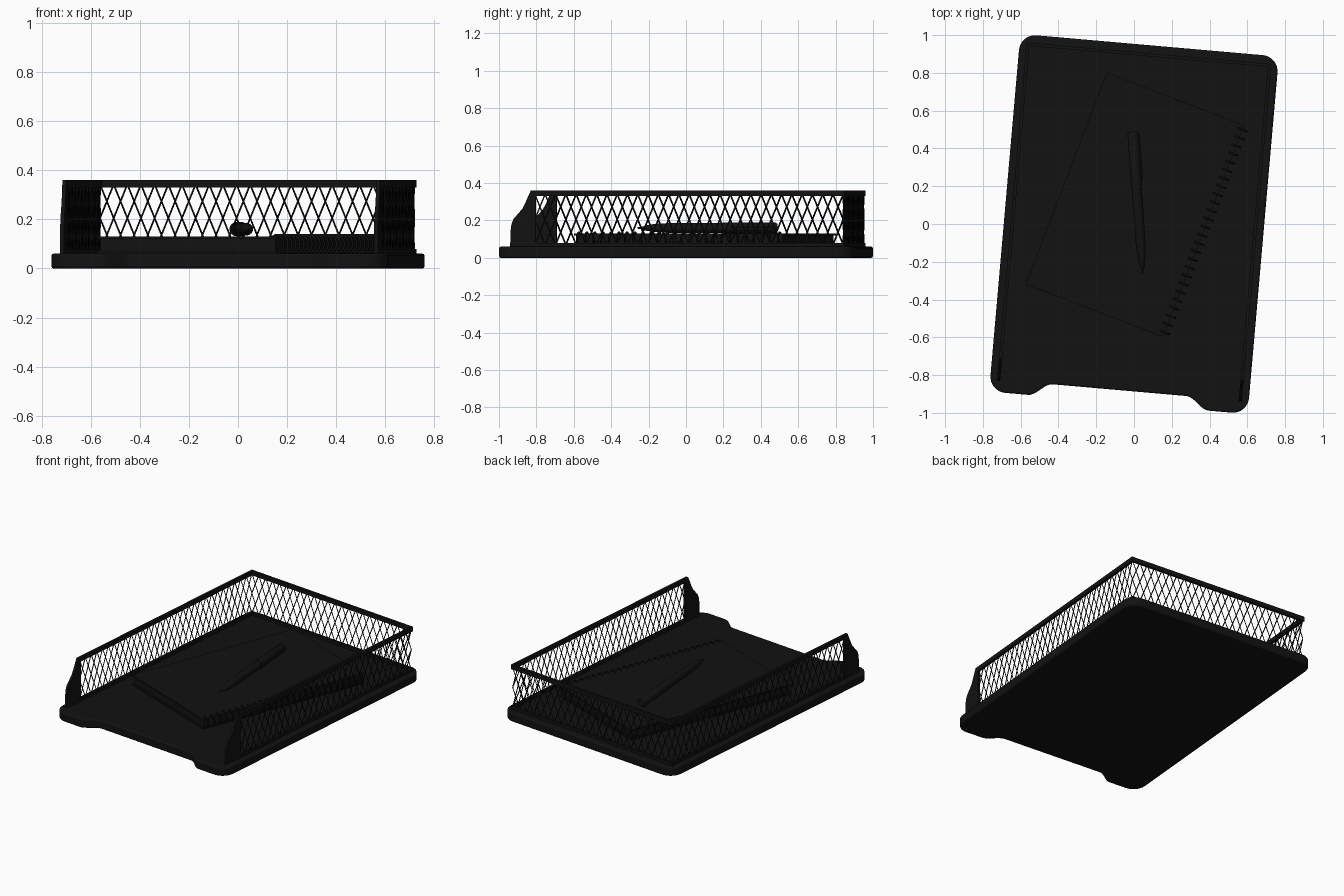
import bpy, bmesh, math
from mathutils import Matrix, Vector

if "Cube" in bpy.data.objects:
    bpy.data.objects.remove(bpy.data.objects["Cube"])

black = bpy.data.materials.new("black")
black.diffuse_color = (0.006, 0.006, 0.006, 1)
black.use_nodes = True
black.node_tree.nodes["Principled BSDF"].inputs["Base Color"].default_value = black.diffuse_color
TRAY = Matrix.Rotation(math.radians(-5), 4, 'Z')
BOOK = Matrix.Translation((0.01, 0.10, 0)) @ Matrix.Rotation(math.radians(-21), 4, 'Z')
PEN = Matrix.Translation((0.02, 0.115, 0.16)) @ Matrix.Rotation(math.radians(4), 4, 'Z')


def add(name, data, mat):
    ob = bpy.data.objects.new(name, data)
    bpy.context.collection.objects.link(ob)
    data.materials.append(black)
    ob.matrix_world = mat
    return ob


def prism(name, pts, direction, mat, bevel=0.0):
    """Extrude a closed outline along a direction."""
    bm = bmesh.new()
    face = bm.faces.new([bm.verts.new(p) for p in pts])
    ext = bmesh.ops.extrude_face_region(bm, geom=[face])
    moved = [v for v in ext['geom'] if isinstance(v, bmesh.types.BMVert)]
    bmesh.ops.translate(bm, vec=Vector(direction), verts=moved)
    bmesh.ops.recalc_face_normals(bm, faces=bm.faces)
    me = bpy.data.meshes.new(name)
    bm.to_mesh(me)
    bm.free()
    ob = add(name, me, mat)
    if bevel:
        m = ob.modifiers.new("bevel", 'BEVEL')
        m.width, m.segments, m.limit_method = bevel, 2, 'ANGLE'
        m.angle_limit = math.radians(50)
    return ob


def box(name, lo, hi, mat, bevel=0.0):
    (x0, y0, z0), (x1, y1, z1) = lo, hi
    pts = [(x0, y0, z0), (x1, y0, z0), (x1, y1, z0), (x0, y1, z0)]
    return prism(name, pts, (0, 0, z1 - z0), mat, bevel)


def wires(name, paths, radius, mat, closed=False, res=0):
    cu = bpy.data.curves.new(name, 'CURVE')
    cu.dimensions = '3D'
    cu.bevel_depth, cu.bevel_resolution = radius, res
    for path in paths:
        sp = cu.splines.new('POLY')
        sp.points.add(len(path) - 1)
        for p, co in zip(sp.points, path):
            p.co = (*co, 1)
        sp.use_cyclic_u = closed
    return add(name, cu, mat)


def smooth(ob):
    for o in bpy.context.selected_objects:
        o.select_set(False)
    ob.select_set(True)
    bpy.context.view_layer.objects.active = ob
    bpy.ops.object.shade_smooth_by_angle(angle=math.radians(35))


# Base slab: rounded corners, scooped front edge between two feet
HX, HY, R = 0.687, 0.95, 0.085


def arc(cx, cy, a0, n=8):
    return [(cx + R * math.cos(math.radians(a0 + 90 * i / n)),
             cy + R * math.sin(math.radians(a0 + 90 * i / n)), 0) for i in range(n + 1)]


right = [(0.355 + 0.125 * t / 10, -0.883 - 0.067 * (0.5 - 0.5 * math.cos(math.pi * t / 10)), 0)
         for t in range(11)]
right += arc(HX - R, -HY + R, -90) + arc(HX - R, HY - R, 0)
outline = right + [(-x, y, z) for x, y, z in reversed(right)]
smooth(prism("tray_base", outline, (0, 0, 0.06), TRAY, 0.008))

# Wall frame: top rim and bottom rail on three sides
WX, WB, WF, T = 0.65, 0.907, -0.776, 0.016
for name, z0, z1, yf in (("top_rim", 0.33, 0.36, WF), ("bottom_rail", 0.055, 0.08, -0.88)):
    for s, side in ((1, "right"), (-1, "left")):
        xs = sorted((s * WX, s * (WX - T)))
        box(f"{name}_{side}", (xs[0], yf, z0), (xs[1], WB, z1), TRAY)
    box(f"{name}_back", (-WX + T, WB - T, z0), (WX - T, WB, z1), TRAY)

# Solid curved end panels at the front of the side walls
profile = [(-0.75, 0.055), (-0.887, 0.055), (-0.885, 0.14), (-0.880, 0.18), (-0.868, 0.21),
           (-0.845, 0.235), (-0.822, 0.262), (-0.805, 0.295), (-0.79, 0.33), (-0.776, 0.36),
           (-0.75, 0.36)]
for s, side in ((1, "right"), (-1, "left")):
    smooth(prism("end_panel_" + side, [(s * WX, y, z) for y, z in profile],
                 (-s * T, 0, 0), TRAY))


# Crossed wire lattice between the rails
def lattice(a, b, place, step=0.055, run=0.11, z0=0.07, z1=0.34):
    n = round((b - a) / step)
    step = (b - a) / n
    out = []
    for i in range(-2, n + 1):
        for flip in (False, True):
            u0, u1 = a + i * step, a + i * step + run
            za, zb = (z1, z0) if flip else (z0, z1)
            c0, c1 = max(u0, a), min(u1, b)      # clip to wall ends
            if c1 - c0 > 1e-4:
                out.append([place(c, za + (zb - za) * (c - u0) / run) for c in (c0, c1)])
    return out


M = T / 2
for s, side in ((1, "right"), (-1, "left")):
    wires("wire_mesh_" + side,
          lattice(-0.755, WB - M, lambda u, z, s=s: (s * (WX - M), u, z)), 0.0035, TRAY)
wires("wire_mesh_back", lattice(-WX + M, WX - M, lambda u, z: (u, WB - M, z)), 0.0035, TRAY)

# Spiral notebook
box("notebook_back_cover", (-0.395, -0.6, 0.06), (0.385, 0.6, 0.07), BOOK)
box("notebook_pages", (-0.385, -0.59, 0.07), (0.38, 0.59, 0.12), BOOK)
box("notebook_front_cover", (-0.395, -0.6, 0.12), (0.385, 0.6, 0.13), BOOK)
rings = []
for i in range(26):
    y = -0.575 + 1.15 * i / 25
    rings.append([(0.38 + 0.03 * math.cos(a), y, 0.1 + 0.037 * math.sin(a))
                  for a in (2 * math.pi * k / 14 for k in range(14))])
wires("binding_rings", rings, 0.005, BOOK, closed=True, res=1)

# Pen: lathed profile along y, with a clip
pen_profile = [(-0.375, 0.0), (-0.375, 0.004), (-0.345, 0.008), (-0.335, 0.014), (-0.27, 0.023),
               (-0.20, 0.026), (0.08, 0.026), (0.08, 0.029), (0.365, 0.029), (0.375, 0.022),
               (0.375, 0.0)]
bm = bmesh.new()
vs = [bm.verts.new((r, y, 0)) for y, r in pen_profile]
es = [bm.edges.new(p) for p in zip(vs, vs[1:])]
bmesh.ops.spin(bm, geom=vs + es, cent=(0, 0, 0), axis=(0, 1, 0), angle=2 * math.pi, steps=24)
bmesh.ops.remove_doubles(bm, verts=bm.verts, dist=1e-5)
bmesh.ops.recalc_face_normals(bm, faces=bm.faces)
me = bpy.data.meshes.new("pen")
bm.to_mesh(me)
bm.free()
smooth(add("pen", me, PEN))
box("pen_clip", (0.026, 0.12, -0.008), (0.036, 0.36, 0.004), PEN, 0.002)
